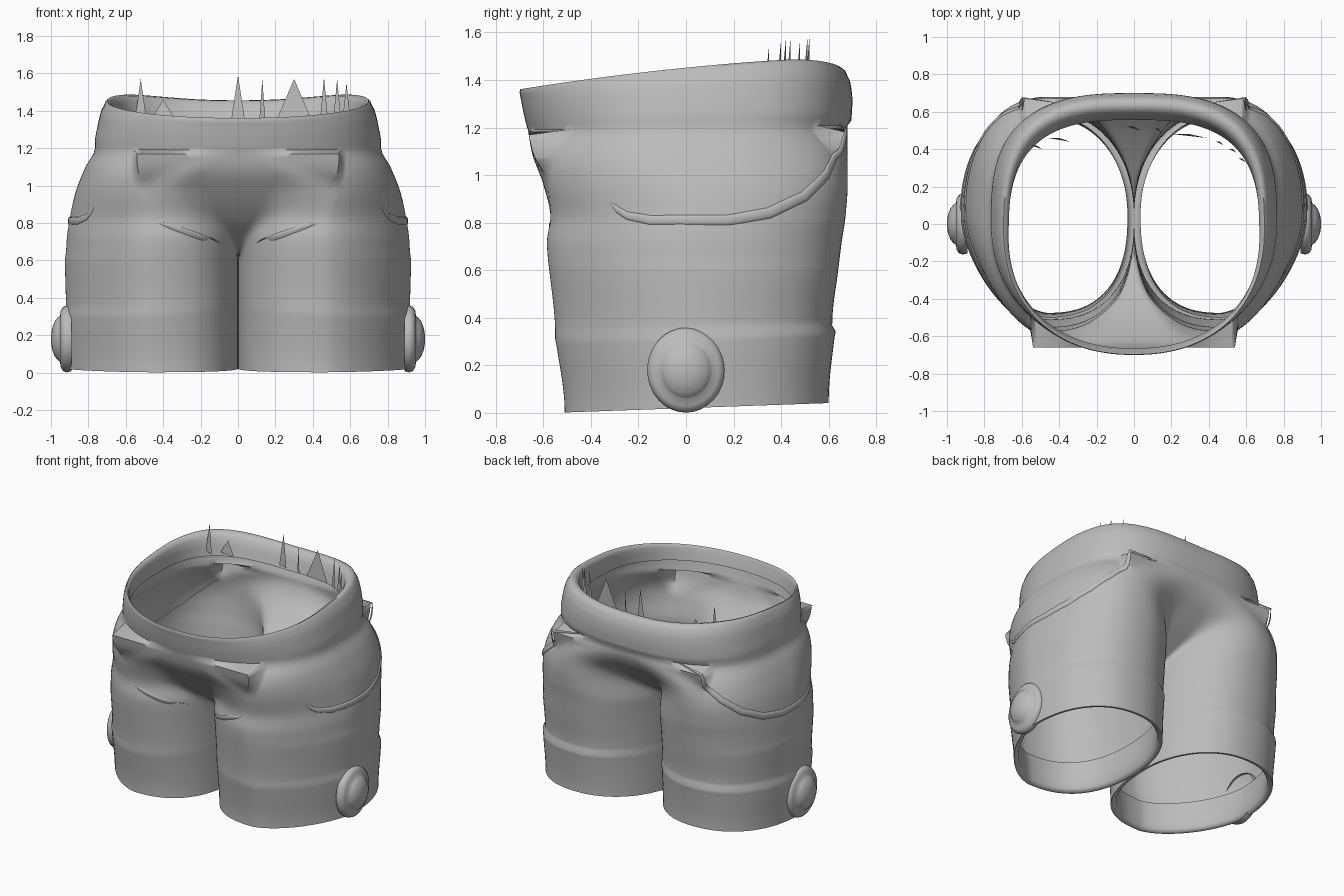
import bpy, bmesh, math
from mathutils import Vector

if "Cube" in bpy.data.objects:
    bpy.data.objects.remove(bpy.data.objects["Cube"])

cloth = bpy.data.materials.new("plain_grey")
cloth.diffuse_color = (0.5, 0.5, 0.5, 1)
cloth.use_nodes = True
cloth.node_tree.nodes["Principled BSDF"].inputs["Base Color"].default_value = cloth.diffuse_color

# z, half width, front y, back y, body-to-leg blend, tilt, centre front y, centre back y
LEVELS = [
    (0.02, 0.92, -0.51, 0.60, 1, 0.025, 0.04, 0.04),
    (0.30, 0.93, -0.545, 0.625, 1, 0.02, 0.04, 0.04),
    (0.325, 0.93, -0.55, 0.63, 1, 0.02, 0.04, 0.04),
    (0.35, 0.92, -0.55, 0.615, 1, 0.02, 0.04, 0.04),
    (0.60, 0.925, -0.575, 0.64, 1, 0, 0.04, 0.04),
    (0.64, 0.92, -0.58, 0.645, 1, 0, -0.20, 0.12),
    (0.72, 0.915, -0.585, 0.655, 1, 0, -0.32, 0.22),
    (0.82, 0.90, -0.57, 0.67, 0.85, 0, -0.44, 0.36),
    (0.96, 0.87, -0.60, 0.68, 0.5, 0, -0.56, 0.53),
    (1.10, 0.815, -0.65, 0.68, 0.15, 0, -0.645, 0.65),
    (1.20, 0.765, -0.665, 0.68, 0, 0.01, -0.665, 0.68),
    (1.23, 0.765, -0.67, 0.695, 0, 0.02, -0.67, 0.695),
    (1.32, 0.75, -0.685, 0.70, 0, 0.04, -0.685, 0.70),
    (1.40, 0.73, -0.695, 0.69, 0, 0.06, -0.695, 0.69),
    (1.44, 0.71, -0.70, 0.67, 0, 0.07, -0.70, 0.67),
]


def slope(i, c):
    if i == 0 or i == len(LEVELS) - 1:
        return 0.0
    a, b, d = LEVELS[i - 1], LEVELS[i], LEVELS[i + 1]
    s, t = (b[c] - a[c]) / (b[0] - a[0]), (d[c] - b[c]) / (d[0] - b[0])
    return 2 * s * t / (s + t) if s * t > 0 else 0.0


def level(z):
    """Smooth, non-overshooting interpolation of the level table."""
    zc = min(max(z, LEVELS[0][0]), LEVELS[-1][0])
    i = max(k for k in range(len(LEVELS) - 1) if LEVELS[k][0] <= zc + 1e-9)
    a, b = LEVELS[i], LEVELS[i + 1]
    h = b[0] - a[0]
    t = (zc - a[0]) / h
    return [(2*t**3 - 3*t*t + 1) * a[c] + (t**3 - 2*t*t + t) * h * slope(i, c)
            + (3*t*t - 2*t**3) * b[c] + (t**3 - t*t) * h * slope(i + 1, c) for c in range(1, 8)]


def spow(v, e):
    return math.copysign(abs(v) ** e, v)


def smax(a, b, k):
    """Soft maximum."""
    if k < 1e-4:
        return max(a, b)
    h = max(k - abs(a - b), 0) / k
    return max(a, b) + h * h * k / 4


def section(lv, t, d):
    """Blend of a half-body arc and a full leg loop."""
    X, F, B, w = lv[:4]
    mid, half = (F + B) / 2, (B - F) / 2
    ang = math.pi * (t - 0.5)
    e = 0.9 + 0.6 * max(0, X - 0.75) if t < 0.5 else 0.7
    k = d * (0.65 + 0.5 * math.sin(ang))
    bx, by = (X - k) * spow(math.cos(ang), e), mid + (half - k) * spow(math.sin(ang), e)
    ang *= 2
    e = (0.82, 1.25, 0.88, 0.95)[min(3, int(t * 4))]
    lx = X / 2 + (X / 2 - d) * spow(math.cos(ang), e)
    ly = mid + (half - d) * spow(math.sin(ang), e)
    return bx + (lx - bx) * w, by + (ly - by) * w


scales = {}


def surface(z, t, d=0.0):
    """Point on the right half; t runs from front centre round the side to back centre."""
    lv = level(z)
    X, F, B, w, tilt, cf, cb = lv
    mid = (F + B) / 2
    if z not in scales:          # keep the blended outline at full width and depth
        pts = [section(lv, i / 80, 0) for i in range(81)]
        scales[z] = (X / max(p[0] for p in pts),
                     (F - mid) / (min(p[1] for p in pts) - mid),
                     (B - mid) / (max(p[1] for p in pts) - mid))
    sx, sf, sb = scales[z]
    x, y = section(lv, t, d)
    x, y = x * sx, mid + (y - mid) * (sf if y < mid else sb)
    if d == 0 and w > 0:         # fill the groove between the legs
        if t < 0.25:
            c = mid - cf
            y = mid - smax(mid - y, c, min(0.06, max(0, c) * 0.3, (cf - F) * 0.8)) if c > 0.01 else y
        elif t > 0.75:
            c = cb - mid
            y = mid + smax(y - mid, c, min(0.06, max(0, c) * 0.3, (B - cb) * 0.8)) if c > 0.01 else y
    if t in (0.0, 1.0) and d * w == 0:
        x = 0.0
    u = y / 0.7
    dz = tilt * u
    if z > 1.2:
        dz -= tilt * (0.3 * u * u + 0.3 * max(0, u) ** 6
                      + 0.5 * max(0, u) ** 2 * max(0, 1 - (x / 0.6) ** 2))
    return Vector((max(x, 0), y, z + dz))


def finish(name, bm, angle=40, mirror=False):
    bmesh.ops.recalc_face_normals(bm, faces=bm.faces)
    me = bpy.data.meshes.new(name)
    bm.to_mesh(me)
    bm.free()
    ob = bpy.data.objects.new(name, me)
    bpy.context.collection.objects.link(ob)
    me.materials.append(cloth)
    if mirror:
        m = ob.modifiers.new("mirror", 'MIRROR')
        m.merge_threshold = 0.0005
    bpy.context.view_layer.objects.active = ob
    ob.select_set(True)
    bpy.ops.object.shade_smooth_by_angle(angle=math.radians(angle))
    ob.select_set(False)
    return ob


def bridge(bm, rows, closed=False):
    n = len(rows[0])
    for a, b in zip(rows, rows[1:]):
        for i in range(n if closed else n - 1):
            j = (i + 1) % n
            bm.faces.new((a[i], a[j], b[j], b[i]))


# shorts shell: cuff lining, outer cloth, rolled waistband
path = [(0.24, 0.035), (0.15, 0.035), (0.04, 0.035), (0.025, 0.022), (0.02, 0.01)]
for a, b in zip(LEVELS, LEVELS[1:]):
    n = max(1, round((b[0] - a[0]) / 0.025))
    path += [(a[0] + (b[0] - a[0]) * i / n, 0.0) for i in range(n)]
path += [(1.44, 0.0), (1.452, 0.02), (1.445, 0.045), (1.42, 0.075), (1.37, 0.105), (1.31, 0.125)]
N = 88
bm = bmesh.new()
rows = [[bm.verts.new(surface(z, i / N, d)) for i in range(N + 1)] for z, d in path]
bridge(bm, rows)
bmesh.ops.remove_doubles(bm, verts=bm.verts, dist=0.0004)
finish("shorts_shell", bm, 60, True)


def on_surface(axis, value, z, t0, t1):
    best = min((t0 + (t1 - t0) * i / 300 for i in range(301)),
               key=lambda t: abs(surface(z, t)[axis] - value))
    return surface(z, best)


def seam(name, pts, radius):
    """Flat tapered ridge laid on the cloth."""
    bm = bmesh.new()
    rows = []
    for i, p in enumerate(pts):
        tan = (pts[min(i + 1, len(pts) - 1)] - pts[max(i - 1, 0)]).normalized()
        out = Vector((p.x, p.y, 0)).normalized()
        side = tan.cross(out).normalized()
        out = side.cross(tan)
        if out.dot(p) < 0:
            out = -out
        r = radius * (0.15 + 0.85 * math.sin(math.pi * i / (len(pts) - 1)) ** 0.5)
        rows.append([bm.verts.new(p + (out * (0.4 * math.sin(a) - 0.05) + side * math.cos(a)) * r)
                     for a in (math.pi * k / 6 for k in range(7))])
    bridge(bm, rows)
    return finish(name, bm, 60, True)


def polyline(keys, steps=6):
    return [tuple(a[c] + (b[c] - a[c]) * i / steps for c in (0, 1))
            for a, b in zip(keys, keys[1:]) for i in range(steps)] + [keys[-1]]


# curved pocket seam on each hip, crease across each front thigh
pocket = [(-0.32, 0.88), (-0.25, 0.83), (-0.15, 0.81), (0.18, 0.81), (0.35, 0.84),
          (0.5, 0.91), (0.59, 1.0), (0.635, 1.1), (0.645, 1.21)]
seam("pocket_seam", [on_surface(1, y, z, 0.27, 0.88) for y, z in polyline(pocket, 4)], 0.024)
crease = [(0.42, 0.80), (0.25, 0.74), (0.10, 0.69)]
seam("thigh_crease", [on_surface(0, x, z, 0.02, 0.3) for x, z in polyline(crease)], 0.02)

# round stud on the outside of each cuff
bm = bmesh.new()
profile = [(0.165, 0.89), (0.172, 0.915), (0.165, 0.935), (0.145, 0.948), (0.118, 0.952),
           (0.108, 0.965), (0.09, 0.98), (0.055, 0.994), (0.02, 1.0)]
rows = [[bm.verts.new((x, r * 0.95 * math.cos(a), 0.18 + r * 1.04 * math.sin(a)))
         for a in (math.tau * k / 32 for k in range(32))] for r, x in profile]
bridge(bm, rows, True)
bm.faces.new(rows[-1])
finish("cuff_stud", bm, 50, True)

# frayed pointed scraps inside the rear waistband: x, y, tip z, half base
bm = bmesh.new()
for x, y, tip, h in [(0, 0.52, 1.59, 0.035), (0.13, 0.51, 1.57, 0.015), (0.3, 0.48, 1.57, 0.09),
                     (-0.52, 0.42, 1.57, 0.03), (-0.4, 0.46, 1.46, 0.06), (0.46, 0.44, 1.58, 0.02),
                     (0.53, 0.40, 1.57, 0.02), (0.58, 0.35, 1.55, 0.02)]:
    bm.faces.new([bm.verts.new(p) for p in ((x - h, y, 1.36), (x + h, y - 0.02, 1.36), (x, y, tip))])
finish("frayed_scraps", bm)
